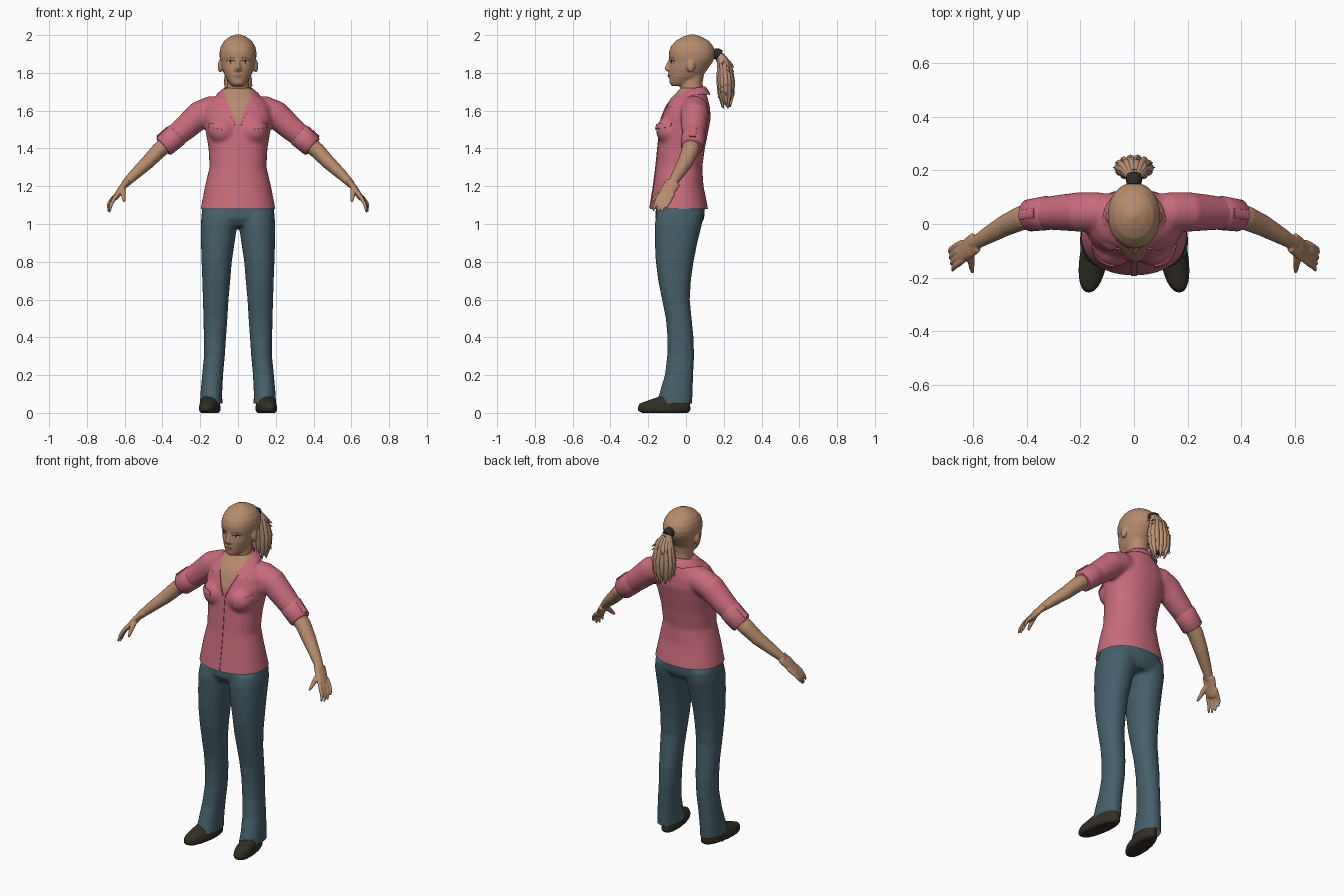
import bpy, bmesh, math, random
from mathutils import Vector, Matrix
from mathutils.bvhtree import BVHTree

random.seed(4)
if "Cube" in bpy.data.objects:
    bpy.data.objects.remove(bpy.data.objects["Cube"])


def material(name, *rgb):
    m = bpy.data.materials.new(name)
    m.use_nodes = True
    m.diffuse_color = (*rgb, 1)
    m.node_tree.nodes["Principled BSDF"].inputs["Base Color"].default_value = (*rgb, 1)
    return m


skin = material("skin", .47, .26, .15)
pink = material("pink cotton", .58, .15, .2)
denim = material("blue denim", .06, .115, .145)
leather = material("dark leather", .032, .028, .018)
hair = material("tan hair", .52, .30, .19)
dark = material("dark brown", .03, .024, .017)
white = material("eye white", .6, .55, .5)
lip = material("lip", .36, .16, .11)


def loft(bm, rings):
    """Skin a closed, capped surface over rings of points."""
    loops = [[bm.verts.new(p) for p in ring] for ring in rings]
    n = len(loops[0])
    for a, b in zip(loops, loops[1:]):
        for i in range(n):
            j = (i + 1) % n
            bm.faces.new((a[i], a[j], b[j], b[i]))
    bm.faces.new(loops[0])
    bm.faces.new(loops[-1])


def stack(bm, rows, s=1, n=32, power=2.2):
    """Loft level rounded sections given as height, x range and y range."""
    def bend(v):
        return math.copysign(abs(v) ** (2 / power), v)
    rings = []
    for z, x0, x1, y0, y1 in rows:
        ring = []
        for i in range(n):
            t = math.tau * i / n
            x = (x0 + x1) / 2 + (x1 - x0) / 2 * bend(math.cos(t))
            y = (y0 + y1) / 2 + (y1 - y0) / 2 * bend(math.sin(t))
            ring.append((s * x, y, z))
        rings.append(ring)
    loft(bm, rings)


def tube(bm, points, radii, flat=1, s=1, n=16):
    """Loft round sections along a path; flat widens them front to back."""
    pts = [Vector((s * x, y, z)) for x, y, z in points]
    rings = []
    for i, (p, r) in enumerate(zip(pts, radii)):
        t = (pts[min(i + 1, len(pts) - 1)] - pts[max(i - 1, 0)]).normalized()
        b = t.cross(Vector((0, 1, 0))).normalized()
        a = b.cross(t)
        rings.append([p + a * r * flat * math.cos(k * math.tau / n)
                      + b * r * math.sin(k * math.tau / n) for k in range(n)])
    loft(bm, rings)


def ball(bm, centre, size):
    bmesh.ops.create_uvsphere(bm, u_segments=20, v_segments=12, radius=1,
                              matrix=Matrix.LocRotScale(Vector(centre), None, Vector(size)))


def finish(bm, name, mat, voxel=0, smooth=0, thick=0, subdiv=0, angle=50):
    """Turn the bmesh into an object and apply its modifiers."""
    bmesh.ops.recalc_face_normals(bm, faces=bm.faces)
    me = bpy.data.meshes.new(name)
    bm.to_mesh(me)
    bm.free()
    ob = bpy.data.objects.new(name, me)
    bpy.context.collection.objects.link(ob)
    if voxel:
        mod = ob.modifiers.new("Blend", "REMESH")
        mod.mode, mod.voxel_size = "VOXEL", voxel
    if smooth:
        ob.modifiers.new("Soften", "SMOOTH").iterations = smooth
    if thick:
        mod = ob.modifiers.new("Thickness", "SOLIDIFY")
        mod.thickness, mod.offset = thick, 0
    if subdiv:
        ob.modifiers.new("Round", "SUBSURF").levels = subdiv
    if ob.modifiers:
        dg = bpy.context.evaluated_depsgraph_get()
        ob.data = bpy.data.meshes.new_from_object(ob.evaluated_get(dg))
        ob.modifiers.clear()
    ob.data.materials.clear()
    ob.data.materials.append(mat)
    ob.data.shade_smooth()
    ob.data.set_sharp_from_angle(angle=math.radians(angle))
    return ob


def cut(ob, point, normal, clear=False):
    bm = bmesh.new()
    bm.from_mesh(ob.data)
    bmesh.ops.bisect_plane(bm, geom=bm.verts[:] + bm.edges[:] + bm.faces[:], dist=1e-5,
                           plane_co=point, plane_no=normal, clear_inner=clear)
    bm.to_mesh(ob.data)
    bm.free()


def patch(name, target, corners, mat, lift=.001, thick=.005, n=6):
    """Thin plate laid on the front of target, from four x, z corners."""
    me = target.data
    tree = BVHTree.FromPolygons([v.co for v in me.vertices], [p.vertices[:] for p in me.polygons])
    a, b, c, d = [Vector(k) for k in corners]
    bm = bmesh.new()
    grid = []
    for i in range(n + 1):
        for j in range(n + 1):
            p = a.lerp(b, i / n).lerp(d.lerp(c, i / n), j / n)
            hit = tree.ray_cast(Vector((p.x, -1, p.y)), Vector((0, 1, 0)))[0]
            grid.append(bm.verts.new((p.x, (hit.y if hit else 0) - lift, p.y)))
    for i in range(n):
        for j in range(n):
            k = i * (n + 1) + j
            bm.faces.new((grid[k], grid[k + 1], grid[k + n + 2], grid[k + n + 1]))
    return finish(bm, name, mat, thick=thick)


# Trousers: hips and two legs blended, hems cut level
bm = bmesh.new()
stack(bm, [(z, -w, w, f, b) for z, w, f, b in (
    (1.15, .165, -.15, .08), (1.08, .19, -.16, .1), (1.03, .196, -.163, .097), (.99, .15, -.14, .075))])
for s in (1, -1):
    stack(bm, [(1.06, 0, .19, -.155, .09), (1, .003, .197, -.165, .085), (.9, .018, .196, -.165, .06),
               (.8, .033, .193, -.16, .04), (.7, .041, .189, -.147, .026), (.6, .05, .186, -.127, .02),
               (.5, .056, .183, -.107, .03), (.4, .063, .181, -.098, .04), (.3, .07, .18, -.1, .043),
               (.2, .079, .19, -.112, .038), (.1, .084, .199, -.142, .035), (0, .08, .204, -.178, .03)], s)
trousers = finish(bm, "trousers", denim, voxel=.01, smooth=5)
cut(trousers, (0, 0, .05), (0, 0, 1), True)

# Shoes, toes turned slightly out
for s, side in ((1, "left"), (-1, "right")):
    bm = bmesh.new()
    stack(bm, [(0, .09, .18, -.235, .01), (.012, .08, .186, -.255, .024), (.03, .08, .186, -.257, .024),
               (.05, .085, .183, -.245, .022), (.07, .092, .178, -.19, .018), (.1, .1, .17, -.1, .01)], s)
    for v in bm.verts:
        v.co.x -= s * .14 * v.co.y
    finish(bm, side + "_shoe", leather, voxel=.007, smooth=3)

# Shirt: torso, bust and sleeves blended
bm = bmesh.new()
stack(bm, [(z, -w, w, f, b) for z, w, f, b in (
    (1.02, .202, -.197, .118), (1.08, .198, -.192, .117), (1.2, .175, -.173, .093), (1.3, .151, -.16, .086),
    (1.4, .156, -.15, .1), (1.5, .173, -.14, .12), (1.56, .182, -.13, .131), (1.62, .172, -.107, .127),
    (1.66, .14, -.085, .117), (1.69, .1, -.055, .107), (1.72, .07, -.03, .095))])
for s in (1, -1):
    ball(bm, (s * .08, -.085, 1.495), (.078, .075, .075))
    tube(bm, [(.08, .04, 1.6), (.14, .045, 1.605), (.2, .045, 1.58), (.29, .042, 1.5), (.38, .034, 1.425)],
         (.07, .075, .075, .066, .054), s=s)
shirt = finish(bm, "shirt", pink, voxel=.01, smooth=6)
cut(shirt, (0, 0, 1.08), (0, 0, 1), True)

# Open neckline cut into the shirt front
for s in (1, -1):
    cut(shirt, (0, 0, 1.52), (s * 2.3, 0, 1))
shirt.data.materials.append(skin)
for f in shirt.data.polygons:
    if f.center.y < .02 and f.center.z > 1.52 + 2.3 * abs(f.center.x):
        f.material_index = 1
patch("button_placket", shirt, ((-.012, 1.085), (.012, 1.085), (.012, 1.515), (-.012, 1.515)), pink, n=24)
for s, side in ((1, "left"), (-1, "right")):
    patch(side + "_pocket_flap", shirt,
          ((s * .075, 1.5), (s * .155, 1.51), (s * .155, 1.535), (s * .075, 1.525)), pink, .002, .008)
    patch(side + "_neckline_edge", shirt,
          ((s * .002, 1.515), (s * .014, 1.515), (s * .068, 1.64), (s * .052, 1.64)), pink, .002, .007, 10)

# Folded collar
upper = [(0, .103, 1.73), (.055, .09, 1.73), (.078, .03, 1.72), (.07, -.04, 1.685), (.048, -.1, 1.635)]
lower = [(0, .133, 1.68), (.075, .122, 1.683), (.122, .05, 1.69), (.125, -.045, 1.65), (.115, -.107, 1.6)]
bm = bmesh.new()
rows = [[bm.verts.new((-x, y, z)) for x, y, z in edge[:0:-1]] + [bm.verts.new(p) for p in edge]
        for edge in (upper, lower)]
for i in range(len(rows[0]) - 1):
    bm.faces.new((rows[0][i], rows[0][i + 1], rows[1][i + 1], rows[1][i]))
finish(bm, "collar", pink, thick=.01, subdiv=2)

# Rolled cuffs, tabs, arms and hands
for s, side in ((1, "left"), (-1, "right")):
    bm = bmesh.new()
    tube(bm, [(.318, .041, 1.477), (.325, .041, 1.471), (.39, .032, 1.414), (.396, .031, 1.409)],
         (.06, .064, .06, .054), s=s, n=28)
    finish(bm, side + "_cuff", pink)
    bm = bmesh.new()
    tube(bm, [(.372, .04, 1.512), (.428, .034, 1.462)], (.006, .006), flat=3, s=s)
    finish(bm, side + "_cuff_tab", pink)
    bm = bmesh.new()
    tube(bm, [(.35, .035, 1.445), (.42, .022, 1.388), (.48, -.005, 1.325), (.55, -.045, 1.26),
              (.6, -.075, 1.21)], (.044, .042, .037, .029, .021), flat=1.1, s=s)
    tube(bm, [(.59, -.068, 1.22), (.615, -.088, 1.19), (.645, -.112, 1.145), (.652, -.118, 1.13)],
         (.018, .018, .016, .01), flat=2.3, s=s)
    for i in range(4):
        y, drop = -.15 + .023 * i, (.065, .075, .07, .05)[i]
        tube(bm, [(.637, y + .015, 1.16), (.655 + .003 * i, y, 1.135), (.672 + .004 * i, y - .012, 1.135 - drop / 2),
                  (.678 + .004 * i, y - .024, 1.135 - drop)], (.011, .011, .0095, .006), s=s)
    tube(bm, [(.61, -.095, 1.195), (.608, -.135, 1.165), (.606, -.16, 1.14), (.602, -.182, 1.118)],
         (.014, .014, .011, .007), s=s)
    finish(bm, side + "_arm", skin, voxel=.005, smooth=3)

# Head, neck, ears and nose
bm = bmesh.new()
stack(bm, [(z, -w, w, f, b) for z, w, f, b in (
    (1.73, .028, -.075, -.01), (1.745, .045, -.087, .04), (1.78, .068, -.089, .085), (1.82, .083, -.09, .115),
    (1.86, .093, -.085, .142), (1.88, .097, -.091, .151), (1.91, .098, -.091, .155), (1.94, .091, -.08, .145),
    (1.97, .073, -.054, .12), (1.99, .046, -.02, .085), (2.004, .012, .02, .045))], power=2.1)
stack(bm, [(1.6, -.07, .07, -.04, .095), (1.68, -.06, .06, -.035, .092), (1.75, -.057, .057, -.025, .088),
           (1.82, -.06, .06, -.02, .1)])
for s in (1, -1):
    ball(bm, (s * .095, .025, 1.835), (.012, .022, .034))
    ball(bm, (s * .012, -.09, 1.818), (.009, .011, .008))
tube(bm, [(0, -.082, 1.875), (0, -.094, 1.845), (0, -.102, 1.825), (0, -.092, 1.81)], (.008, .01, .013, .009))
ball(bm, (0, -.084, 1.787), (.024, .012, .013))
head = finish(bm, "head", skin, voxel=.006, smooth=3)

# Painted face
patch("mouth", head, ((-.026, 1.786), (0, 1.777), (.026, 1.786), (0, 1.797)), lip, thick=.003)
for s, side in ((1, "left"), (-1, "right")):
    for part, mat, lift, w, h, up in (("eye", white, .001, .018, .008, 0), ("iris", dark, .002, .007, .007, 0),
                                      ("lashes", dark, .002, .021, .003, .006), ("brow", lip, .001, .026, .004, .021)):
        z = 1.858 + up
        patch(side + "_" + part, head, ((s * (.04 - w), z), (s * .04, z - h), (s * (.04 + w), z), (s * .04, z + h)),
              mat, lift, .003)

# Ponytail: tie, dark core, locks and loose ends
bm = bmesh.new()
tube(bm, [(0, .145, 1.905), (0, .165, 1.9), (0, .185, 1.892)], (.026, .031, .027))
finish(bm, "hair_tie", dark)
bm = bmesh.new()
tube(bm, [(0, .18, 1.89), (0, .207, 1.82), (0, .21, 1.73), (0, .21, 1.65)], (.025, .035, .038, .012))
finish(bm, "ponytail_core", dark)
bm = bmesh.new()
for i in range(14):
    a = math.tau * i / 14
    c, d = math.cos(a), math.sin(a)
    end = random.uniform(1.61, 1.66)
    tube(bm, [(.015 * c, .178 + .01 * d, 1.9), (.04 * c, .203 + .025 * d, 1.85), (.06 * c, .21 + .035 * d, 1.76),
              (.055 * c, .212 + .032 * d, 1.69), (.035 * c, .213 + .02 * d, end)], (.01, .014, .015, .014, .004), n=8)
    for k in range(3):
        z = random.uniform(1.68, 1.86)
        tube(bm, [(.05 * c, .208 + .03 * d, z), (.078 * c, .211 + .044 * d, z - .02)], (.009, .001), n=5)
finish(bm, "ponytail", hair)
